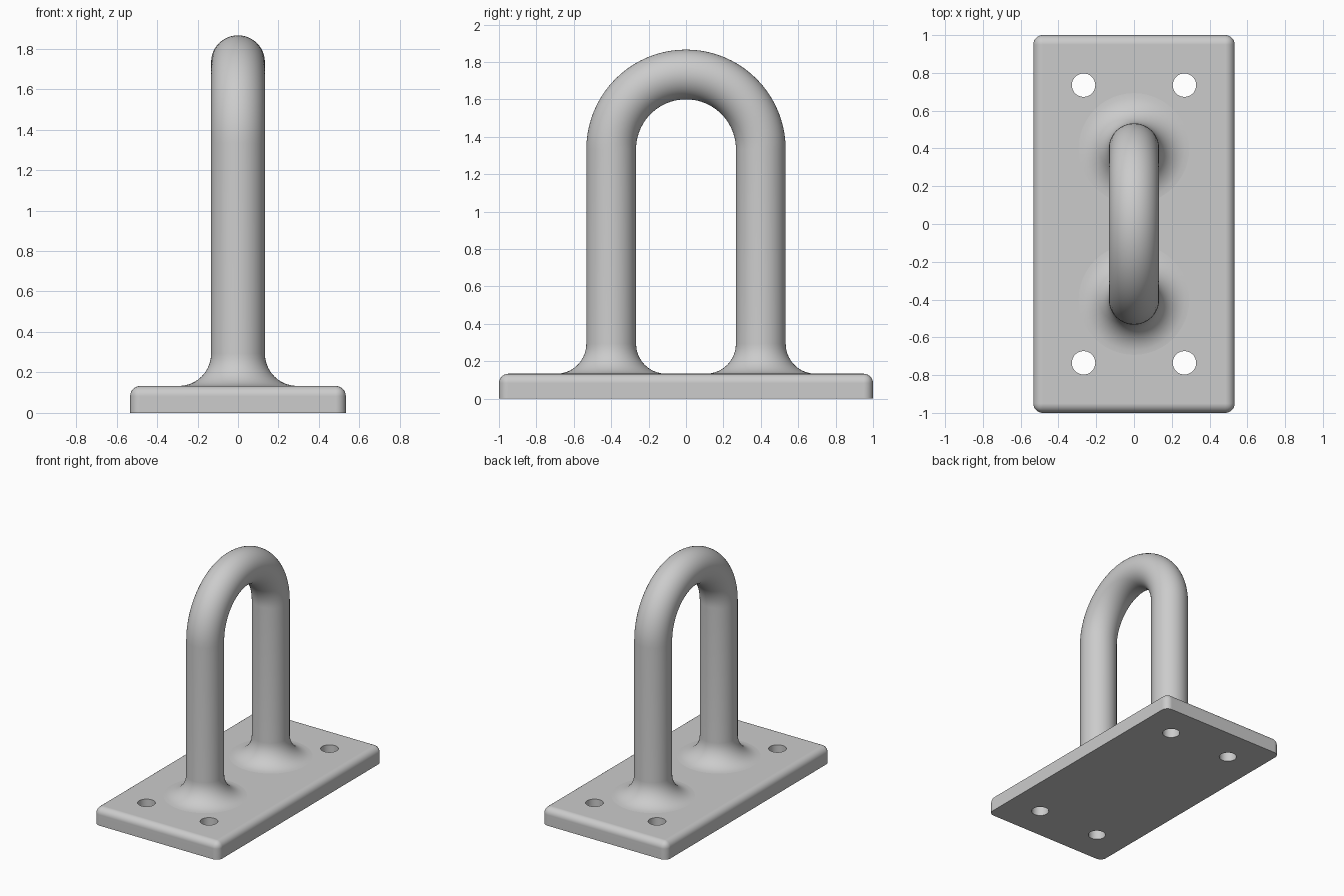
import bpy
import bmesh
from math import pi, sin, cos, radians

cube = bpy.data.objects.get("Cube")
if cube:
    bpy.data.objects.remove(cube, do_unlink=True)

HALF_X, HALF_Y, PLATE_H, EDGE_R = 0.533, 1.0, 0.133, 0.05
HOLE_X, HOLE_Y, HOLE_R = 0.267, 0.735, 0.062
ROD_R, BEND_R, BEND_Z, FILLET_R = 0.133, 0.4, 1.333, 0.16
SIDES = 48

grey = bpy.data.materials.new("grey_metal")
grey.use_nodes = True
colour = (0.6, 0.6, 0.6, 1)
grey.diffuse_color = colour
grey.node_tree.nodes["Principled BSDF"].inputs["Base Color"].default_value = colour


def make_object(name, bm):
    bmesh.ops.recalc_face_normals(bm, faces=bm.faces)
    mesh = bpy.data.meshes.new(name)
    bm.to_mesh(mesh)
    bm.free()
    mesh.materials.append(grey)
    obj = bpy.data.objects.new(name, mesh)
    bpy.context.collection.objects.link(obj)
    return obj


def activate(obj):
    bpy.ops.object.select_all(action='DESELECT')
    obj.select_set(True)
    bpy.context.view_layer.objects.active = obj


# Base plate: rounded everywhere except around the bottom
bm = bmesh.new()
bmesh.ops.create_cube(bm, size=1)
for v in bm.verts:
    v.co = (v.co.x * 2 * HALF_X, v.co.y * 2 * HALF_Y, (v.co.z + 0.5) * PLATE_H)
rounded = [e for e in bm.edges if any(v.co.z > 0.01 for v in e.verts)]
bmesh.ops.bevel(bm, geom=rounded, offset=EDGE_R, segments=6, profile=0.5, affect='EDGES')
plate = make_object("base_plate", bm)

# Four bolt holes
bm = bmesh.new()
for sx in (-1, 1):
    for sy in (-1, 1):
        ret = bmesh.ops.create_cone(bm, cap_ends=True, segments=SIDES, radius1=HOLE_R,
                                    radius2=HOLE_R, depth=1)
        bmesh.ops.translate(bm, verts=ret["verts"], vec=(sx * HOLE_X, sy * HOLE_Y, 0))
cutter = make_object("hole_cutter", bm)
cutter.hide_render = True
cut = plate.modifiers.new("bolt_holes", 'BOOLEAN')
cut.operation = 'DIFFERENCE'
cut.solver = 'EXACT'
cut.object = cutter
activate(plate)
bpy.ops.object.modifier_apply(modifier=cut.name)
bpy.data.objects.remove(cutter, do_unlink=True)

# Bent rod: rings (y, z, tilt, radius) up one leg, over the bend, down the other
STEPS = 10
foot = [(PLATE_H - 0.02, ROD_R + FILLET_R)]
for i in range(STEPS + 1):
    a = pi / 2 * i / STEPS
    foot.append((PLATE_H + FILLET_R * (1 - cos(a)), ROD_R + FILLET_R * (1 - sin(a))))
rings = [(BEND_R, z, 0, r) for z, r in foot]
for i in range(41):
    a = pi * i / 40
    rings.append((BEND_R * cos(a), BEND_Z + BEND_R * sin(a), a, ROD_R))
rings += [(-BEND_R, z, pi, r) for z, r in reversed(foot)]

bm = bmesh.new()
loops = []
for y, z, tilt, r in rings:
    loop = []
    for k in range(SIDES):
        t = 2 * pi * k / SIDES
        out = r * cos(t)
        loop.append(bm.verts.new((r * sin(t), y + out * cos(tilt), z + out * sin(tilt))))
    loops.append(loop)
for a, b in zip(loops, loops[1:]):
    for k in range(SIDES):
        n = (k + 1) % SIDES
        bm.faces.new((a[k], a[n], b[n], b[k]))
bm.faces.new(loops[0])
bm.faces.new(loops[-1])
rod = make_object("bent_rod", bm)

# Smooth shading, with the flat plate faces kept flat
for obj in (plate, rod):
    activate(obj)
    bpy.ops.object.shade_smooth_by_angle(angle=radians(35))
weighted = plate.modifiers.new("flat_faces", 'WEIGHTED_NORMAL')
weighted.keep_sharp = True
